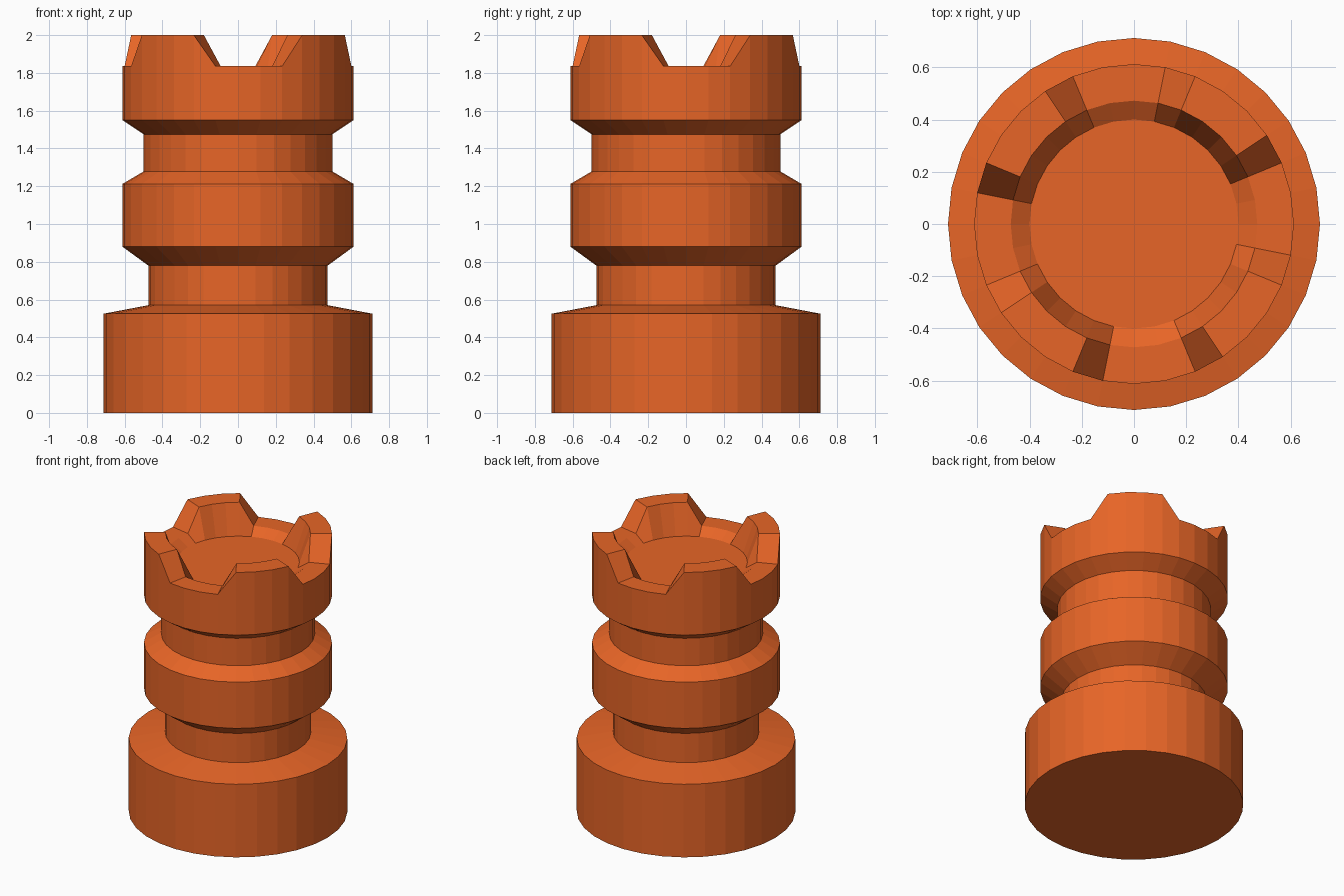
import bpy, bmesh
from math import cos, sin, pi

if "Cube" in bpy.data.objects:
    bpy.data.objects.remove(bpy.data.objects["Cube"])

SIDES = 32
NOTCH_Z, TOP_Z = 1.836, 2.0

# outer profile (radius, height) from the foot up to the crown
BODY = [(0.712, 0.0), (0.712, 0.525), (0.475, 0.57), (0.475, 0.78),
        (0.612, 0.88), (0.612, 1.212), (0.50, 1.278), (0.50, 1.475),
        (0.612, 1.55)]


def crown_height(i):
    # four merlons: three raised segments, one sloped on each side, three low
    return TOP_Z if i % 8 in (3, 4, 5, 6) else NOTCH_Z


def ring(bm, radius, height):
    return [bm.verts.new((radius * cos(2 * pi * i / SIDES),
                          radius * sin(2 * pi * i / SIDES),
                          height(i) if callable(height) else height))
            for i in range(SIDES)]


# turned tower with a notched crown and a shallow sunken floor
profile = BODY + [(0.612, crown_height), (0.472, crown_height), (0.40, 1.79)]
bm = bmesh.new()
rings = [ring(bm, r, z) for r, z in profile]
for low, high in zip(rings, rings[1:]):
    for i in range(SIDES):
        j = (i + 1) % SIDES
        bm.faces.new((low[i], low[j], high[j], high[i]))
bm.faces.new(rings[0][::-1])
bm.faces.new(rings[-1])
bmesh.ops.recalc_face_normals(bm, faces=bm.faces)

mesh = bpy.data.meshes.new("tower")
bm.to_mesh(mesh)
bm.free()
tower = bpy.data.objects.new("tower", mesh)
bpy.context.collection.objects.link(tower)

# orange finish
orange = bpy.data.materials.new("orange")
orange.diffuse_color = (0.8, 0.13, 0.02, 1)
orange.use_nodes = True
orange.node_tree.nodes["Principled BSDF"].inputs["Base Color"].default_value = orange.diffuse_color
mesh.materials.append(orange)
